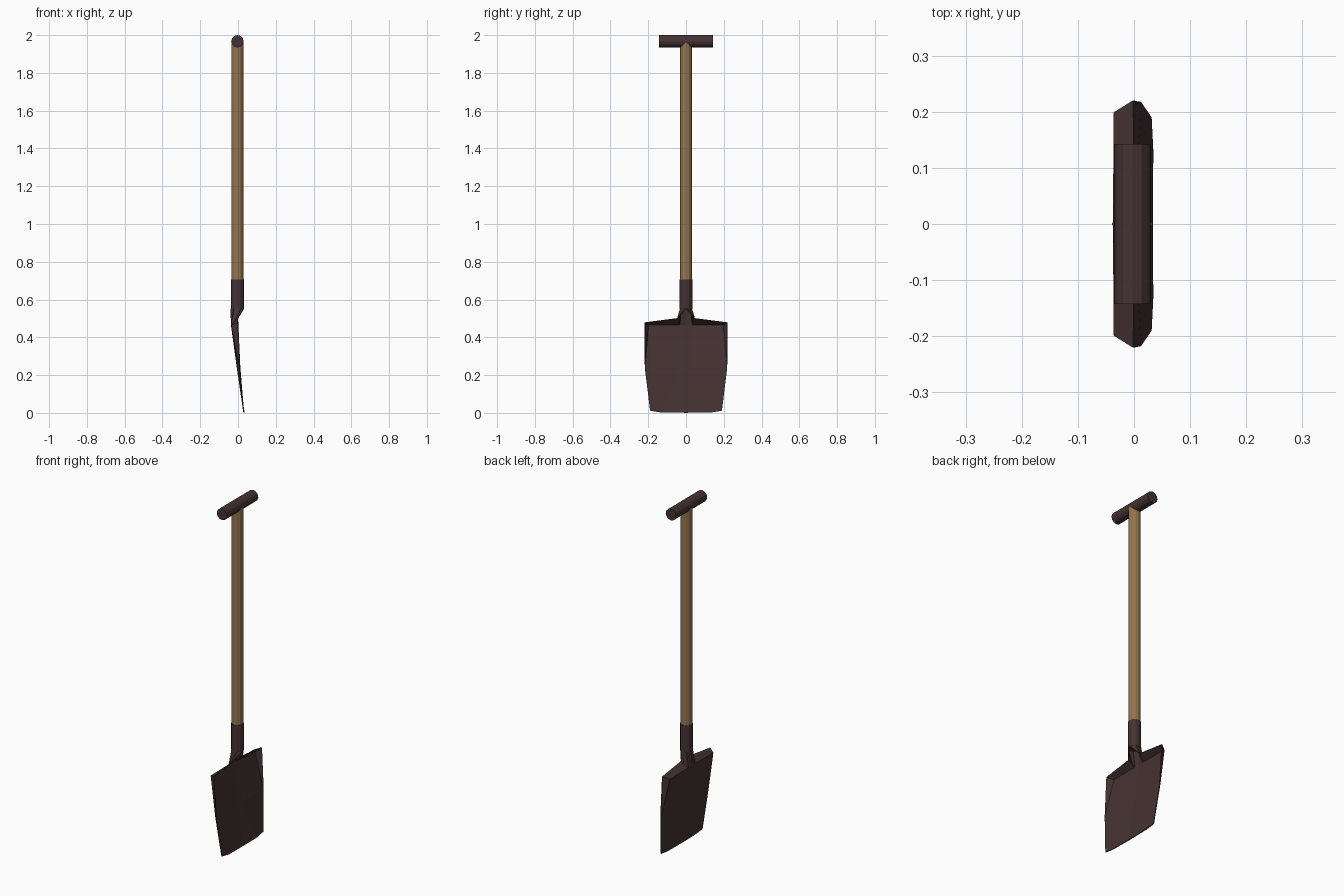
import bpy, bmesh
from math import pi, cos, sin

if "Cube" in bpy.data.objects:
    bpy.data.objects.remove(bpy.data.objects["Cube"])


def material(name, rgb):
    m = bpy.data.materials.new(name)
    m.diffuse_color = (*rgb, 1)
    m.use_nodes = True
    m.node_tree.nodes["Principled BSDF"].inputs["Base Color"].default_value = m.diffuse_color
    return m


wood = material("wood", (0.30, 0.175, 0.075))
metal = material("dark_metal", (0.06, 0.032, 0.032))


def rod(name, radius, length, loc, mat, rot=(0, 0, 0), sides=12):
    bpy.ops.mesh.primitive_cylinder_add(vertices=sides, radius=radius, depth=length,
                                        location=loc, rotation=rot)
    ob = bpy.context.object
    ob.name = name
    ob.data.materials.append(mat)
    return ob


# Handle, cross grip and blade socket
CX = -0.003
rod("handle", 0.032, 1.27, (CX, 0, 1.335), wood)
rod("grip", 0.033, 0.286, (CX, 0, 1.967), metal, rot=(pi / 2, 0, 0))
rod("socket", 0.034, 0.155, (CX, 0, 0.6275), metal)

# Blade: half of a folded sheet, mirrored across y and thickened
bm = bmesh.new()


def strip(a, b):
    va, vb = [bm.verts.new(p) for p in a], [bm.verts.new(p) for p in b]
    for i in range(len(a) - 1):
        bm.faces.new((va[i], va[i + 1], vb[i + 1], vb[i]))


fold = [(-0.035, 0, 0.465), (-0.035, 0.032, 0.467), (-0.034, 0.198, 0.465)]
middle = [(-0.004, 0, 0.24), (-0.002, 0.03, 0.24), (0.010, 0.218, 0.24)]
bottom = [(0.031, 0, 0.001), (0.032, 0.13, 0.002), (0.029, 0.19, 0.012)]
lip = [(0, 0.045, 0.50), (0, 0.219, 0.478)]

strip(fold, middle)
strip(middle, bottom)
strip(fold[1:], lip)                       # foot rest lip
bm.faces.new([bm.verts.new(p) for p in (fold[2], lip[1], middle[2])])  # side lip

# Open neck flaring from the socket into the blade
ring = [(CX + 0.034 * cos(a), 0.034 * sin(a), 0.552)
        for a in (0, pi / 3, 2 * pi / 3, pi)]
flare = [lip[0], (-0.018, 0.0385, 0.4835), fold[1], fold[0]]
strip(ring, flare)

bmesh.ops.remove_doubles(bm, verts=bm.verts, dist=0.0005)
bmesh.ops.recalc_face_normals(bm, faces=bm.faces)
mesh = bpy.data.meshes.new("blade")
bm.to_mesh(mesh)
bm.free()
mesh.materials.append(metal)
blade = bpy.data.objects.new("blade", mesh)
bpy.context.collection.objects.link(blade)
mir = blade.modifiers.new("mirror", 'MIRROR')
mir.use_axis = (False, True, False)
mir.merge_threshold = 0.001
sol = blade.modifiers.new("thickness", 'SOLIDIFY')
sol.thickness = 0.005
sol.offset = 0
